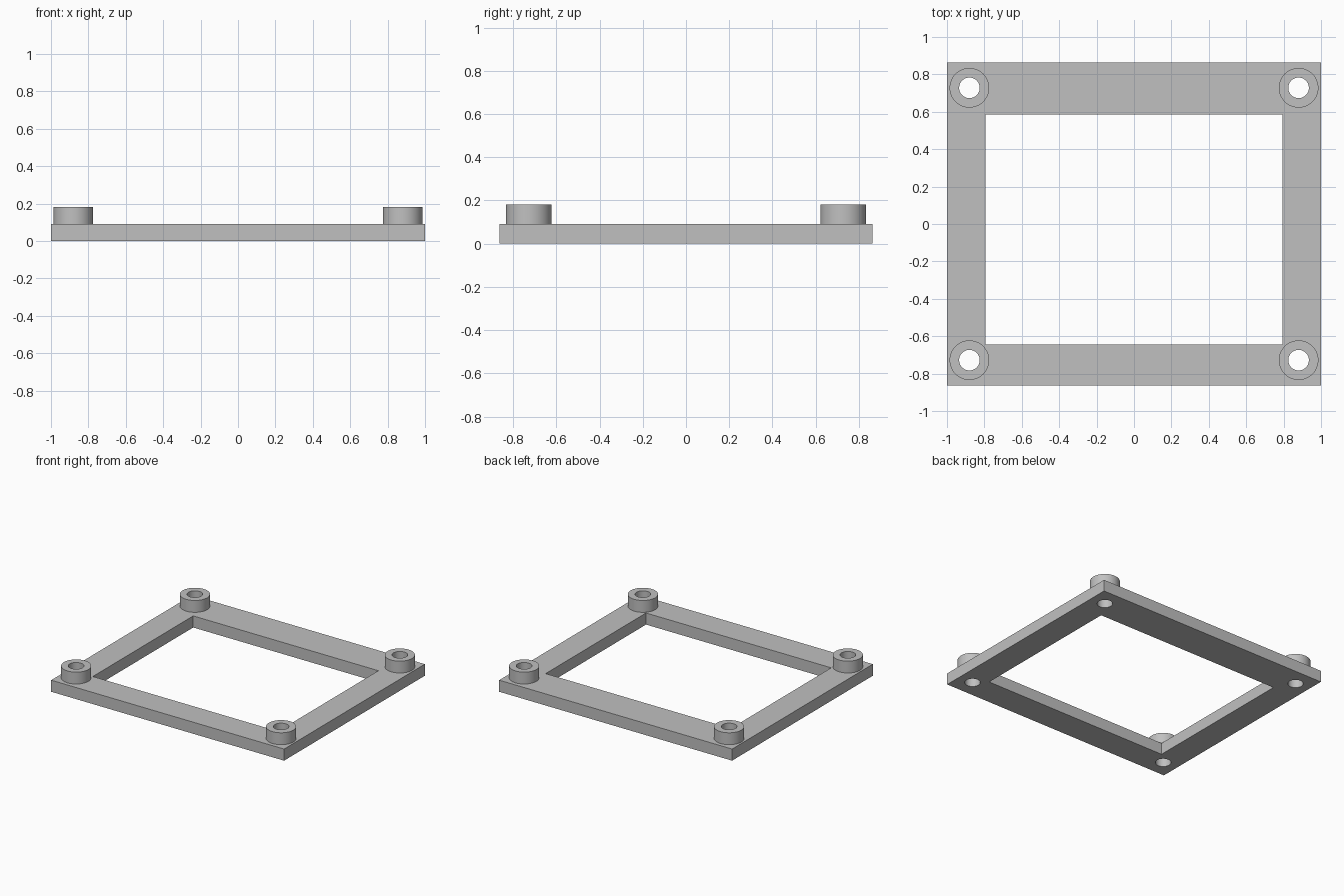
import bpy
import bmesh

if "Cube" in bpy.data.objects:
    bpy.data.objects.remove(bpy.data.objects["Cube"], do_unlink=True)

THICK = 0.09           # frame thickness
TOP = 0.182            # top of the bosses
HALF_X, HALF_Y = 1.0, 0.863
BOSS_X, BOSS_Y = 0.88, 0.728
BOSS_R, HOLE_R = 0.106, 0.055
SIDES = 48

grey = bpy.data.materials.new("plain_grey")
grey.use_nodes = True
colour = (0.53, 0.53, 0.53, 1)
grey.diffuse_color = colour
grey.node_tree.nodes["Principled BSDF"].inputs["Base Color"].default_value = colour


def box(name, x0, x1, y0, y1, z0, z1):
    bpy.ops.mesh.primitive_cube_add(
        size=1, location=((x0 + x1) / 2, (y0 + y1) / 2, (z0 + z1) / 2))
    ob = bpy.context.object
    ob.name = name
    ob.scale = (x1 - x0, y1 - y0, z1 - z0)
    bpy.ops.object.transform_apply(location=True, rotation=False, scale=True)
    return ob


def cylinder(name, x, y, radius, z0, z1):
    bpy.ops.mesh.primitive_cylinder_add(
        vertices=SIDES, radius=radius, depth=z1 - z0, location=(x, y, (z0 + z1) / 2))
    ob = bpy.context.object
    ob.name = name
    return ob


def combine(target, other, operation):
    mod = target.modifiers.new(operation.title(), "BOOLEAN")
    mod.operation = operation
    mod.solver = "EXACT"
    mod.object = other
    bpy.context.view_layer.objects.active = target
    bpy.ops.object.modifier_apply(modifier=mod.name)
    bpy.data.objects.remove(other, do_unlink=True)


# Rectangular frame with an off-centre opening
frame = box("mounting_frame", -HALF_X, HALF_X, -HALF_Y, HALF_Y, 0, THICK)
combine(frame, box("opening_cutter", -0.795, 0.795, -0.645, 0.586, -0.1, 0.3), "DIFFERENCE")

# Corner bosses, each drilled right through the frame
corners = [(sx * BOSS_X, sy * BOSS_Y) for sx in (-1, 1) for sy in (-1, 1)]
for x, y in corners:
    combine(frame, cylinder("boss", x, y, BOSS_R, THICK / 2, TOP), "UNION")
for x, y in corners:
    combine(frame, cylinder("hole_cutter", x, y, HOLE_R, -0.1, 0.3), "DIFFERENCE")

# Finish: one colour, smooth round walls, sharp edges
frame.data.materials.clear()
frame.data.materials.append(grey)
for poly in frame.data.polygons:
    poly.material_index = 0
bpy.ops.object.select_all(action="DESELECT")
frame.select_set(True)
bpy.context.view_layer.objects.active = frame
bpy.ops.object.shade_smooth_by_angle()
